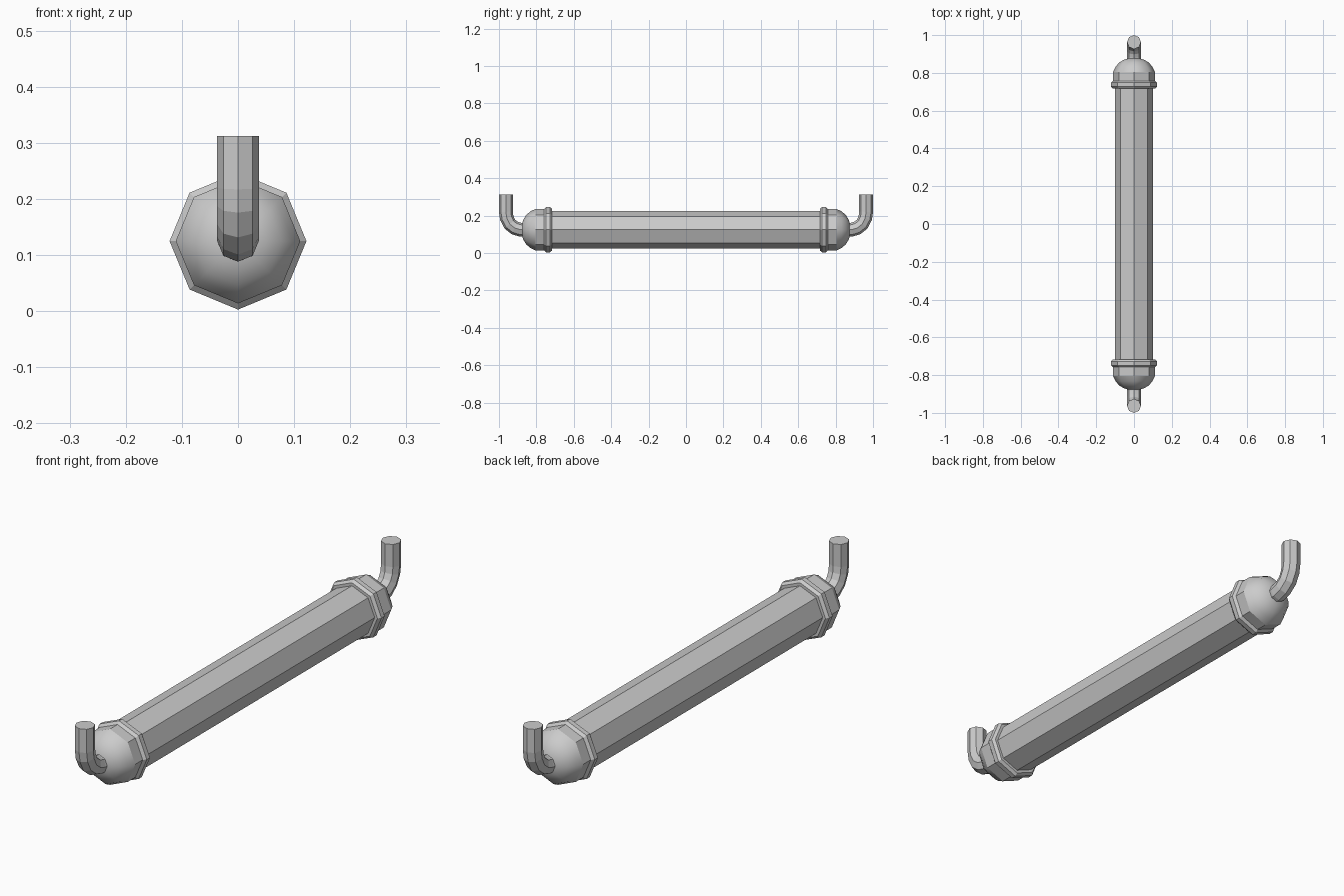
import bpy, bmesh
from math import sin, cos, pi, atan2
from mathutils import Vector

if "Cube" in bpy.data.objects:
    bpy.data.objects.remove(bpy.data.objects["Cube"])

ZC = 0.125   # height of the main axis
N = 8        # sides of every round part


def make(name, rings, smooth_from=None, smooth_to=None):
    """Skin a list of point rings, close both ends, smooth the chosen bands."""
    bm = bmesh.new()
    vs = [[bm.verts.new(p) for p in ring] for ring in rings]
    for i in range(len(vs) - 1):
        for k in range(N):
            j = (k + 1) % N
            f = bm.faces.new((vs[i][k], vs[i][j], vs[i + 1][j], vs[i + 1][k]))
            if smooth_from is not None and smooth_from <= i < smooth_to:
                f.smooth = True
    bm.faces.new(vs[0])
    f = bm.faces.new(vs[-1])
    f.smooth = smooth_from is not None
    bmesh.ops.recalc_face_normals(bm, faces=bm.faces)
    mesh = bpy.data.meshes.new(name)
    bm.to_mesh(mesh)
    bm.free()
    ob = bpy.data.objects.new(name, mesh)
    bpy.context.collection.objects.link(ob)
    return ob


def lathe_rings(profile, s=1):
    """Rings round the y axis from (y, radius) pairs."""
    return [[(r * cos(2 * pi * k / N), s * y, ZC + r * sin(2 * pi * k / N))
             for k in range(N)] for y, r in profile]


def pipe_rings(path, radius, s):
    """Rings square to a path of (y, z) points in the x = 0 plane."""
    pts = [Vector((0, s * y, z)) for y, z in path]
    rings = []
    for i, p in enumerate(pts):
        a = (p - pts[i - 1]).normalized() if i else Vector((0, s, 0))
        b = (pts[i + 1] - p).normalized() if i < len(pts) - 1 else Vector((0, 0, 1))
        t = (a + b).normalized()
        side = Vector((1, 0, 0))
        up = side.cross(t)
        rings.append([p + radius * (side * cos(2 * pi * k / N) + up * sin(2 * pi * k / N))
                      for k in range(N)])
    return rings


# straight eight-sided tube
make("tube", lathe_rings([(-0.74, 0.1), (0.74, 0.1)]))

# collared domed cap: flange first, then the dome
cap = [(0.717, 0.098), (0.717, 0.112), (0.728, 0.122), (0.748, 0.122), (0.758, 0.111),
       (0.805, 0.111), (0.832, 0.098), (0.855, 0.078), (0.87, 0.053), (0.879, 0.025)]

# bent pipe stub: out of the cap, then straight up
stub = [(0.85, 0.125), (0.885, 0.125), (0.915, 0.134), (0.942, 0.155),
        (0.958, 0.187), (0.963, 0.22), (0.963, 0.312)]

for s, end in ((-1, "front"), (1, "back")):
    make(end + "_cap", lathe_rings(cap, s), 5, 9)
    make(end + "_pipe", pipe_rings(stub, 0.037, s))
